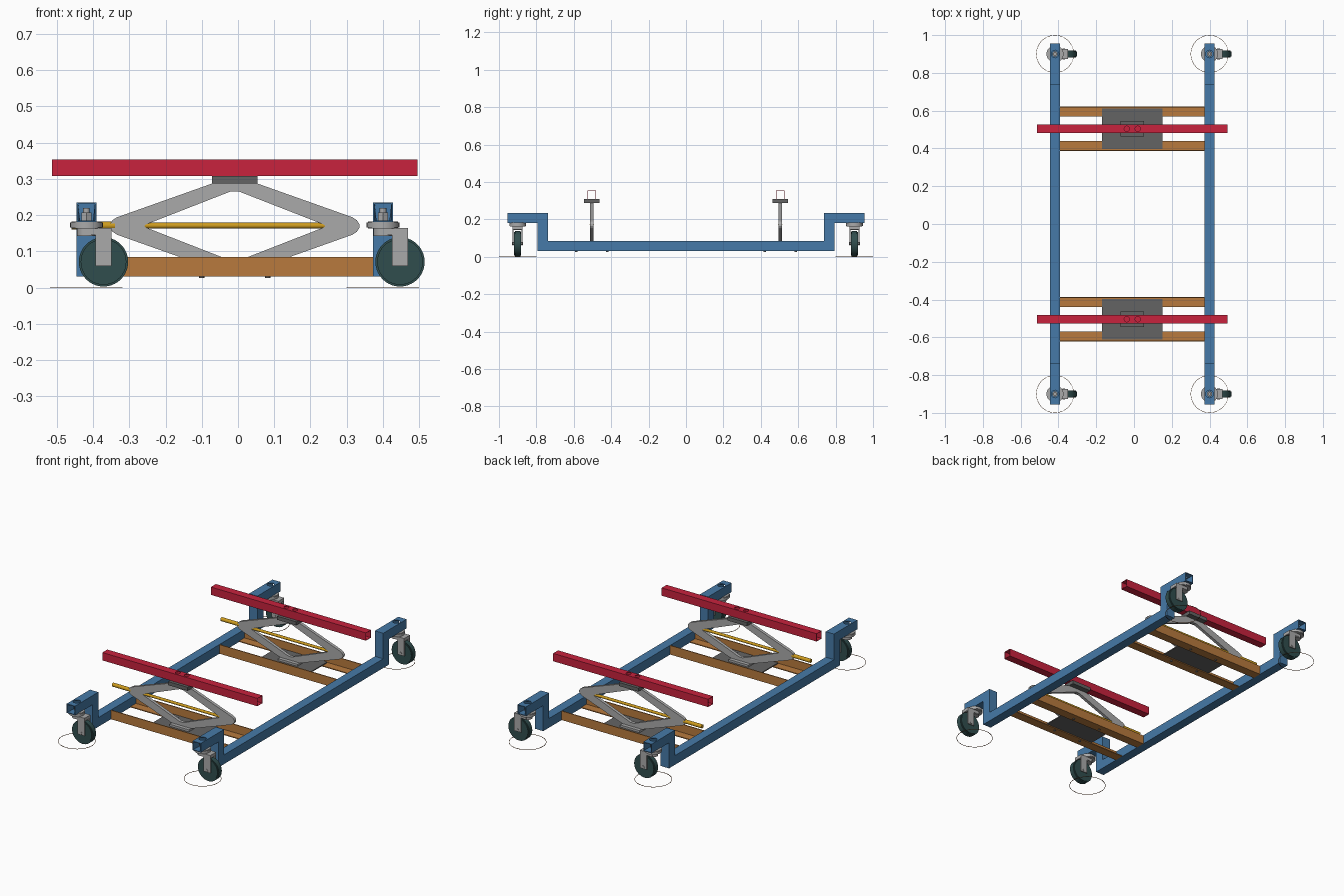
import bpy, bmesh, math
from mathutils import Vector, Matrix

if "Cube" in bpy.data.objects:
    bpy.data.objects.remove(bpy.data.objects["Cube"])

CX = -0.009                      # centre line of the frame
RAIL_X, CASTER_Y, LIFT_Y = 0.409, 0.9, 0.504


def mat(name, r, g, b):
    m = bpy.data.materials.new(name)
    m.diffuse_color = (r, g, b, 1)
    m.use_nodes = True
    m.node_tree.nodes["Principled BSDF"].inputs["Base Color"].default_value = m.diffuse_color
    return m


BLUE = mat("blue paint", 0.061, 0.195, 0.392)
RED = mat("red paint", 0.578, 0.016, 0.048)
BROWN = mat("orange brown paint", 0.479, 0.195, 0.048)
GREY = mat("light steel", 0.402, 0.402, 0.402)
DARK = mat("dark steel", 0.127, 0.127, 0.127)
GOLD = mat("brass", 0.61, 0.328, 0.013)
TYRE = mat("green black rubber", 0.03, 0.076, 0.076)
RING = mat("brown line", 0.2, 0.08, 0.03)


def finish(name, bm, material, smooth=False):
    bmesh.ops.recalc_face_normals(bm, faces=bm.faces)
    me = bpy.data.meshes.new(name)
    bm.to_mesh(me)
    bm.free()
    ob = bpy.data.objects.new(name, me)
    bpy.context.collection.objects.link(ob)
    if material:
        me.materials.append(material)
    if smooth:
        bpy.ops.object.select_all(action='DESELECT')
        ob.select_set(True)
        bpy.context.view_layer.objects.active = ob
        bpy.ops.object.shade_smooth_by_angle(angle=math.radians(35))
    return ob


def box(name, x, y, z, material):
    """Box from (min, max) ranges."""
    bm = bmesh.new()
    bmesh.ops.create_cube(bm, size=1)
    for v in bm.verts:
        v.co = [(r[0] + r[1]) / 2 + c * (r[1] - r[0]) for r, c in zip((x, y, z), v.co)]
    return finish(name, bm, material)


def cyl(name, centre, radius, length, material, axis='Z', sides=32, bevel=0):
    bm = bmesh.new()
    bmesh.ops.create_cone(bm, cap_ends=True, segments=sides, radius1=radius,
                          radius2=radius, depth=length)
    if bevel:
        rims = [e for e in bm.edges if abs(e.verts[0].co.z - e.verts[1].co.z) < 1e-6]
        bmesh.ops.bevel(bm, geom=rims, offset=bevel, segments=2, affect='EDGES')
    rot = {'X': Matrix.Rotation(math.pi / 2, 4, 'Y'),
           'Y': Matrix.Rotation(math.pi / 2, 4, 'X'), 'Z': Matrix()}[axis]
    bmesh.ops.transform(bm, matrix=Matrix.Translation(centre) @ rot, verts=bm.verts)
    return finish(name, bm, material, smooth=sides > 8)


def square_tube(name, path, half, wall, material):
    """Open-ended square tube along a right-angled path, with mitred corners."""
    bm = bmesh.new()
    pts = [Vector(p) for p in path]
    dirs = [(b - a).normalized() for a, b in zip(pts, pts[1:])]
    flat = Vector((1, 0, 0)) if abs(dirs[0].x) < 0.5 else Vector((0, 1, 0))
    rings = []
    for i, p in enumerate(pts):
        near = dirs[max(i - 1, 0):i + 1]
        n = sum((d.cross(flat) for d in near), Vector())
        if len(near) == 2 and near[0] == near[1]:
            n /= 2
        rings.append([bm.verts.new(p + (flat * a + n * b) * half)
                      for a, b in ((-1, -1), (1, -1), (1, 1), (-1, 1))])
    for r, s in zip(rings, rings[1:]):
        for k in range(4):
            bm.faces.new((r[k], r[(k + 1) % 4], s[(k + 1) % 4], s[k]))
    ob = finish(name, bm, material)
    sol = ob.modifiers.new("wall", 'SOLIDIFY')
    sol.thickness, sol.offset, sol.use_even_offset = wall, -1, True
    return ob


def drill(ob, centre, radius):
    """Round vertical hole."""
    c = cyl("hole_cutter", centre, radius, 0.03, None, sides=24)
    c.hide_render = True
    c.hide_set(True)
    m = ob.modifiers.new("hole", 'BOOLEAN')
    m.operation, m.object, m.solver = 'DIFFERENCE', c, 'EXACT'


def prism(name, loops, y0, depth, material):
    """Extrude a band between an outer and an inner XZ loop along y."""
    bm = bmesh.new()
    rows = [[bm.verts.new((x, y0 + s * depth / 2, z)) for x, z in lp]
            for s, lp in ((-1, loops[0]), (1, loops[0]), (1, loops[1]), (-1, loops[1]))]
    n = len(loops[0])
    for a, b in zip(rows, rows[1:] + rows[:1]):
        for k in range(n):
            bm.faces.new((a[k], a[(k + 1) % n], b[(k + 1) % n], b[k]))
    return finish(name, bm, material)


def mirror_loop(quarter, cz):
    """Quarter outline (top to right) reflected to all four quadrants."""
    right = quarter + [(x, -z) for x, z in reversed(quarter)]
    return [(CX + x, cz + z) for x, z in right + [(-x, z) for x, z in reversed(right)]]


# Side rails with raised ends
for side, sx in (("left", -1), ("right", 1)):
    x = CX + sx * RAIL_X
    path = [(x, -0.955, 0.208), (x, -0.766, 0.208), (x, -0.766, 0.058),
            (x, 0.766, 0.058), (x, 0.766, 0.208), (x, 0.955, 0.208)]
    rail = square_tube(side + "_rail", path, 0.027, 0.004, BLUE)

    for end, sy in (("front", -1), ("back", 1)):
        y = sy * CASTER_Y
        n = f"{end}_{side}_caster_"
        drill(rail, (x, y, 0.236), 0.02)
        # Swivel bearing and stem
        cyl(n + "bearing", (x, y, 0.173), 0.045, 0.02, GREY, bevel=0.003)
        cyl(n + "nut", (x, y, 0.195), 0.016, 0.024, GREY, sides=6)
        cyl(n + "stem", (x, y, 0.2), 0.009, 0.04, GREY, sides=16)
        cyl(n + "neck", (x, y, 0.154), 0.026, 0.022, GREY)
        # Trailing fork and wheel
        wx = x + 0.047
        box(n + "fork_bridge", (x - 0.01, wx + 0.022), (y - 0.027, y + 0.027),
            (0.145, 0.164), GREY)
        for s in (-1, 1):
            a, b = sorted((y + s * 0.021, y + s * 0.027))
            box(n + "fork_leg", (wx - 0.022, wx + 0.022), (a, b), (0.06, 0.164), GREY)
        cyl(n + "wheel", (wx, y, 0.071), 0.068, 0.038, TYRE, 'Y', 40, 0.005)
        cyl(n + "axle", (wx, y, 0.071), 0.007, 0.058, GREY, 'Y', 12)
        # Swivel circle on the floor
        bm = bmesh.new()
        loops = [[bm.verts.new((x + r * math.cos(k * math.pi / 24),
                                y + r * math.sin(k * math.pi / 24), z)) for k in range(48)]
                 for r, z in ((0.1, 0), (0.1, 0.002), (0.098, 0.002), (0.098, 0))]
        for a, b in zip(loops, loops[1:] + loops[:1]):
            for k in range(48):
                bm.faces.new((a[k], a[(k + 1) % 48], b[(k + 1) % 48], b[k]))
        finish(n + "swivel_circle", bm, RING)

# Two lifting stations
for end, sy in (("front", -1), ("back", 1)):
    y = sy * LIFT_Y
    x0, x1 = CX - RAIL_X + 0.027, CX + RAIL_X - 0.027
    # Angle-iron cross members, upright leg outward
    for s in (-1, 1):
        outer, inner = y + s * 0.118, y + s * 0.064
        lip = outer - s * 0.005
        box(end + "_cross_member_foot", (x0, x1), sorted((lip, inner)), (0.031, 0.036), BROWN)
        box(end + "_cross_member_web", (x0, x1), sorted((lip, outer)), (0.031, 0.084), BROWN)
        for bx in (-0.091, 0.091):
            cyl(end + "_plate_bolt", (CX + bx, y + s * 0.083, 0.036), 0.007, 0.018, DARK,
                sides=12)
    # Base plate
    box(end + "_base_plate", (CX - 0.161, CX + 0.161), (y - 0.107, y + 0.107),
        (0.036, 0.042), DARK)
    # Scissor linkage
    outline = [(0.063, 0.117), (0.325, 0.024), (0.337, 0.016), (0.344, 0.005)]
    inside = [(0.012, 0.095), (0.235, 0.008), (0.245, 0.004), (0.249, 0.001)]
    prism(end + "_scissor_linkage", (mirror_loop(outline, 0.17), mirror_loop(inside, 0.17)),
          y, 0.018, GREY)
    box(end + "_linkage_foot", (CX - 0.063, CX + 0.063), (y - 0.03, y + 0.03),
        (0.042, 0.054), GREY)
    # Drive screw with its coupling
    cyl(end + "_drive_screw", (-0.09, y, 0.171), 0.008, 0.67, GOLD, 'X', 16)
    cyl(end + "_screw_coupling", (-0.4, y, 0.171), 0.011, 0.12, GOLD, 'X', 16)
    # Top pad and lifting bar
    box(end + "_top_pad", (CX - 0.063, CX + 0.063), (y - 0.041, y + 0.041),
        (0.287, 0.308), DARK)
    bar = square_tube(end + "_lifting_bar", [(CX - 0.504, y, 0.331), (CX + 0.504, y, 0.331)],
                      0.023, 0.002, RED)
    for hx in (-0.029, 0.029):
        drill(bar, (CX + hx, y, 0.355), 0.014)
